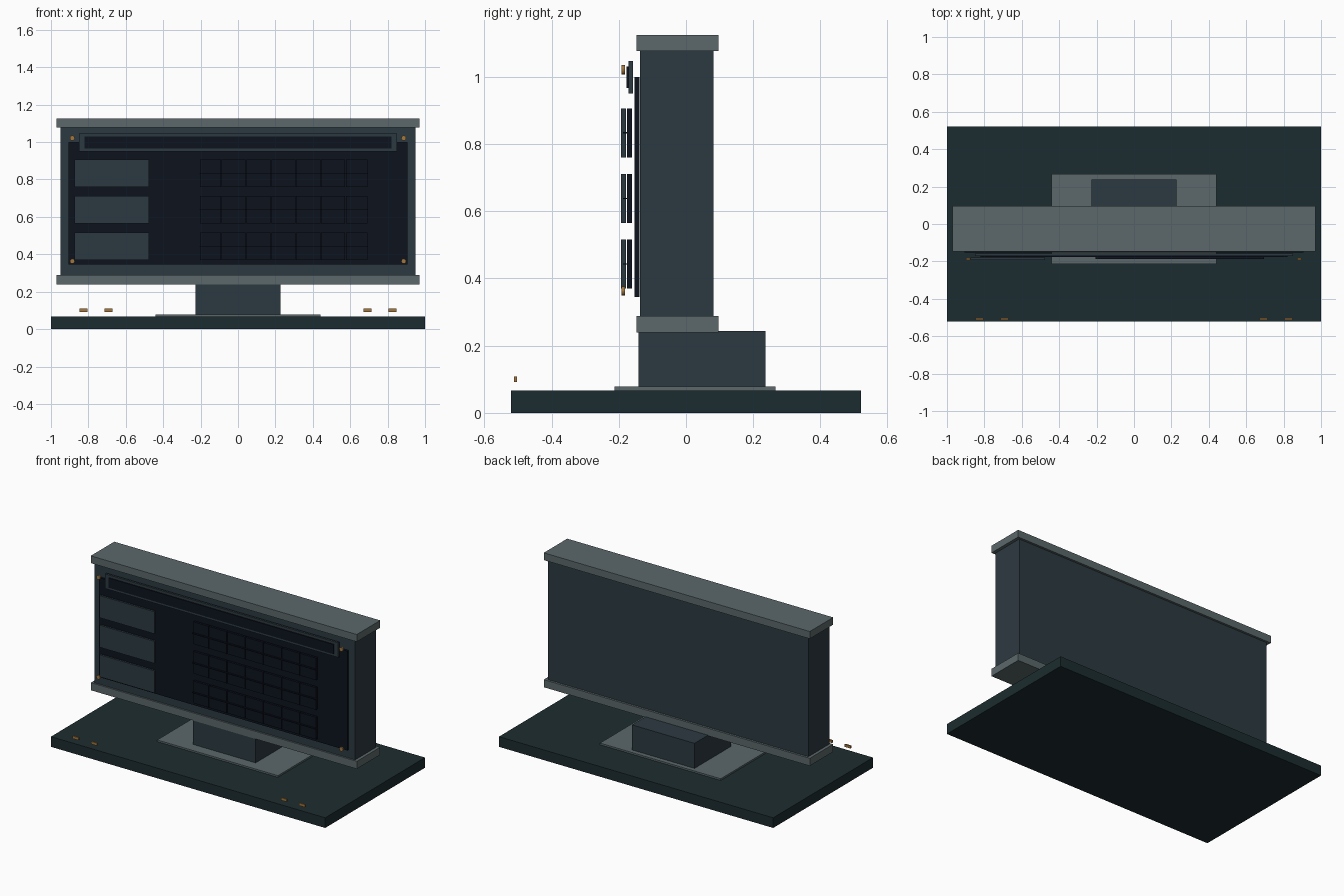
import bpy, math

if "Cube" in bpy.data.objects:
    bpy.data.objects.remove(bpy.data.objects["Cube"])


def material(name, rgb):
    m = bpy.data.materials.new(name)
    m.diffuse_color = (*[(c / 255) ** 2.2 for c in rgb], 1)
    m.use_nodes = True
    m.node_tree.nodes["Principled BSDF"].inputs["Base Color"].default_value = m.diffuse_color
    return m


TRIM = material("grey_trim", (92, 104, 106))
BODY = material("slate", (48, 60, 67))
BASE = material("dark_green_grey", (34, 48, 51))
DARK = material("near_black", (20, 25, 35))
BRASS = material("brass", (160, 118, 65))


def box(name, x, y, z, mat):
    """Box given by (min, max) ranges on each axis."""
    bpy.ops.mesh.primitive_cube_add(size=1, location=[(a + b) / 2 for a, b in (x, y, z)])
    o = bpy.context.object
    o.name = name
    o.scale = [b - a for a, b in (x, y, z)]
    bpy.ops.object.transform_apply(location=False, rotation=False, scale=True)
    o.data.materials.append(mat)
    return o


# Stand
box("base_slab", (-1, 1), (-0.52, 0.52), (0, 0.067), BASE)
box("foot_plate", (-0.44, 0.44), (-0.213, 0.267), (0.067, 0.078), TRIM)
box("neck", (-0.228, 0.228), (-0.142, 0.237), (0.078, 0.243), BODY)

# Cabinet with top and bottom rails
box("cabinet", (-0.95, 0.95), (-0.137, 0.082), (0.285, 1.08), BODY)
box("bottom_rail", (-0.97, 0.97), (-0.148, 0.096), (0.239, 0.289), TRIM)
box("top_rail", (-0.97, 0.97), (-0.148, 0.096), (1.077, 1.125), TRIM)
box("display_panel", (-0.905, 0.905), (-0.153, -0.139), (0.345, 1.0), DARK)

# Header strip
box("header_frame", (-0.85, 0.85), (-0.171, -0.157), (0.95, 1.047), BODY)
box("header_inset", (-0.82, 0.82), (-0.177, -0.171), (0.966, 1.03), DARK)

# Three rows: a label card, seven flap tiles and a hinge bar
edges = [-0.205] + [-0.09 + 0.133 * i for i in range(6)] + [0.695]
for row, zc in enumerate((0.833, 0.638, 0.443)):
    z = (zc - 0.073, zc + 0.073)
    box(f"label_card_{row}", (-0.875, -0.475), (-0.193, -0.179), z, BODY)
    for i, (a, b) in enumerate(zip(edges, edges[1:])):
        box(f"flap_tile_{row}_{i}", (a + 0.002, b - 0.002), (-0.176, -0.161), z, DARK)
    box(f"hinge_bar_{row}", (-0.205, 0.695), (-0.188, -0.176), (zc - 0.002, zc + 0.002), DARK)

# Corner screws and base studs
for s in (-1, 1):
    for z in (0.363, 1.021):
        bpy.ops.mesh.primitive_cylinder_add(vertices=16, radius=0.0135, depth=0.01,
                                            location=(s * 0.886, -0.187, z),
                                            rotation=(math.pi / 2, 0, 0))
        bpy.context.object.name = "corner_screw"
        bpy.context.object.data.materials.append(BRASS)
    for x in (0.692, 0.826):
        box("base_stud", (s * x - 0.021, s * x + 0.021), (-0.512, -0.503), (0.092, 0.109), BRASS)
